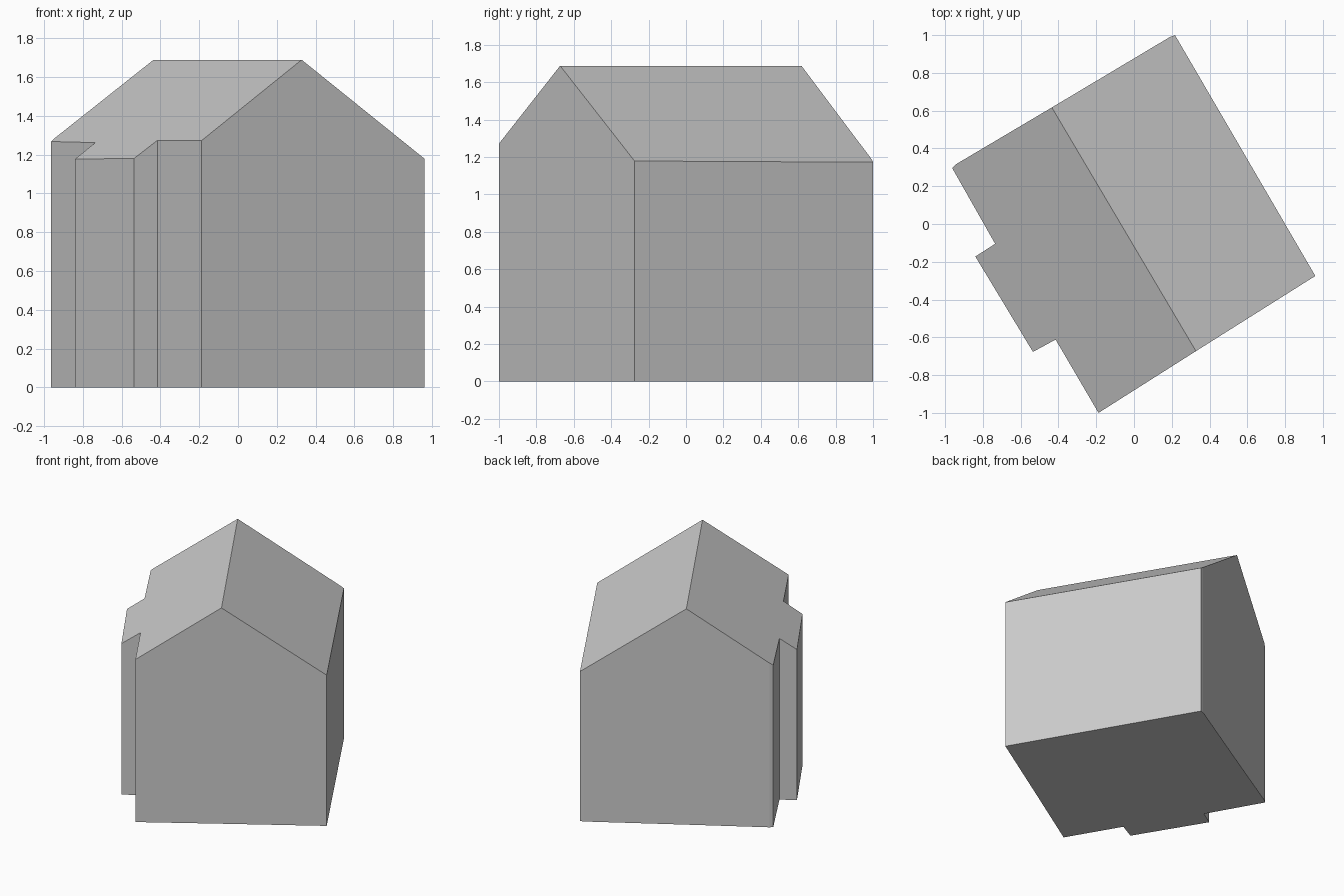
import bpy, bmesh
from mathutils import Vector

cube = bpy.data.objects.get("Cube")
if cube:
    bpy.data.objects.remove(cube, do_unlink=True)

# Plain grey for the whole house
grey = bpy.data.materials.new("plain_grey")
grey.use_nodes = True
colour = (0.6, 0.6, 0.6, 1)
grey.diffuse_color = colour
grey.node_tree.nodes["Principled BSDF"].inputs["Base Color"].default_value = colour

# Roof: ridge line on the plan, falling evenly to both sides
RIDGE_HEIGHT, PITCH = 1.688, 0.682
ridge_front = Vector((0.328, -0.673))
ridge_back = Vector((-0.435, 0.617))
along = (ridge_back - ridge_front).normalized()
across = Vector((along.y, -along.x))


def roof_height(p):
    return RIDGE_HEIGHT - PITCH * abs((Vector(p) - ridge_front).dot(across))


# Plan outlines from ridge end to ridge end, counter-clockwise
east_side = [ridge_front, (0.96, -0.275), (0.217, 1.0), (0.19, 0.99), ridge_back]
west_side = [ridge_back, (-0.943, 0.316), (-0.963, 0.297), (-0.735, -0.105),
             (-0.84, -0.172), (-0.535, -0.677), (-0.415, -0.612),
             (-0.188, -1.0), ridge_front]

bm = bmesh.new()
plan = east_side[:-1] + west_side[:-1]
base = [bm.verts.new((p[0], p[1], 0)) for p in plan]
top = [bm.verts.new((p[0], p[1], roof_height(p))) for p in plan]

# Floor, roof slopes and gables with walls
bm.faces.new(base[::-1])
back = len(east_side) - 1
bm.faces.new(top[:back + 1])
bm.faces.new(top[back:] + [top[0]])
n = len(plan)
for i in range(n):
    j = (i + 1) % n
    bm.faces.new((base[i], base[j], top[j], top[i]))
bmesh.ops.recalc_face_normals(bm, faces=bm.faces)

mesh = bpy.data.meshes.new("gabled_house")
bm.to_mesh(mesh)
bm.free()
mesh.materials.append(grey)
house = bpy.data.objects.new("gabled_house", mesh)
bpy.context.collection.objects.link(house)
